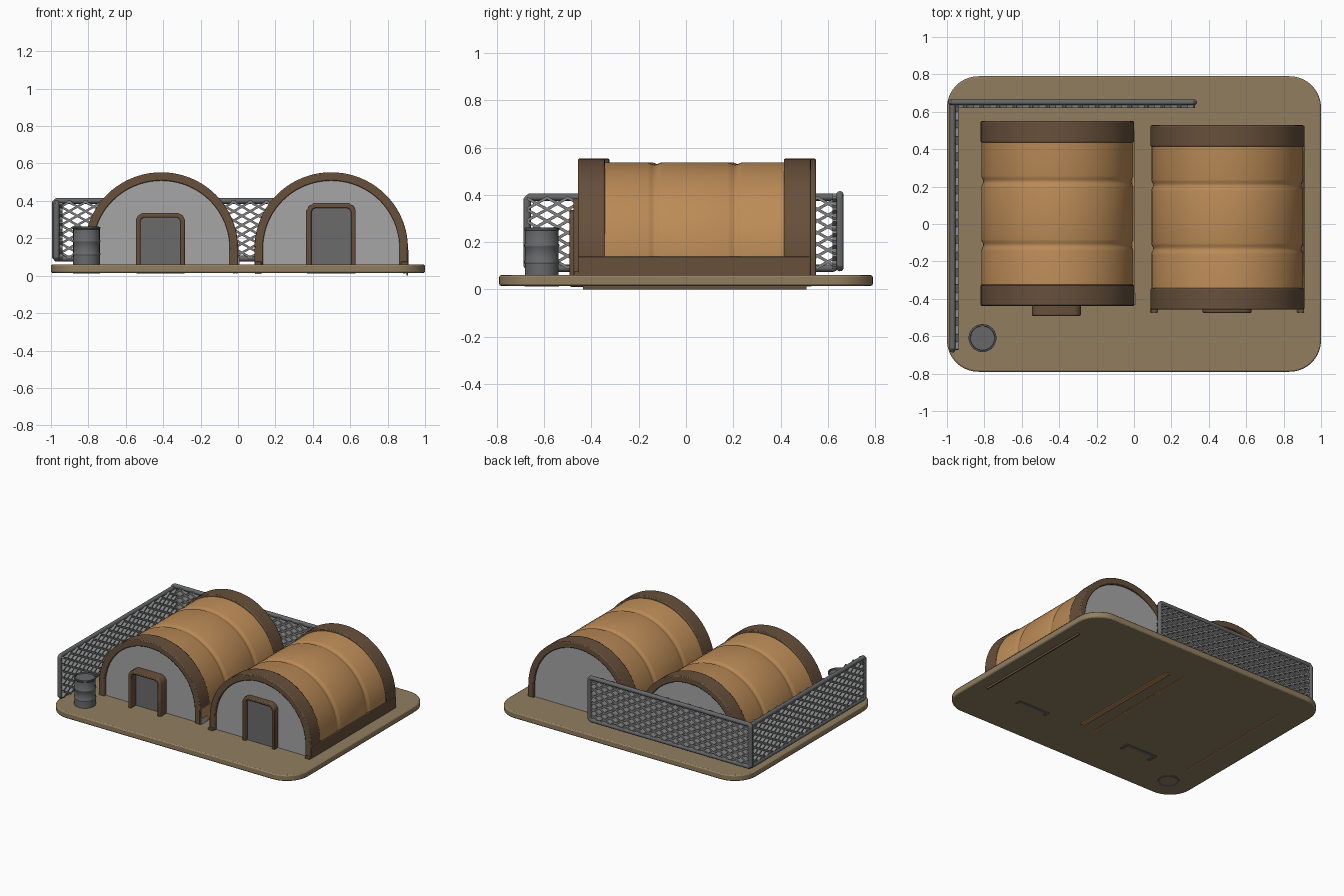
import bpy, bmesh, math
from mathutils import Vector

if "Cube" in bpy.data.objects:
    bpy.data.objects.remove(bpy.data.objects["Cube"])


def mat(name, c):
    m = bpy.data.materials.new(name)
    m.diffuse_color = (*c, 1)
    m.use_nodes = True
    m.node_tree.nodes["Principled BSDF"].inputs["Base Color"].default_value = m.diffuse_color
    return m


SAND = mat("sand ground", (0.285, 0.208, 0.117))
TAN = mat("tan shell", (0.5, 0.26, 0.095))
BROWN = mat("brown trim", (0.135, 0.08, 0.044))
GREY = mat("grey wall", (0.38, 0.38, 0.38))
DOOR = mat("dark door", (0.145, 0.145, 0.145))
STEEL = mat("steel", (0.135, 0.137, 0.142))
WIRE = mat("fence wire", (0.22, 0.222, 0.226))


def finish(name, bm, m, bevel=0, smooth=True):
    bmesh.ops.recalc_face_normals(bm, faces=bm.faces[:])
    me = bpy.data.meshes.new(name)
    bm.to_mesh(me)
    bm.free()
    me.materials.append(m)
    ob = bpy.data.objects.new(name, me)
    bpy.context.collection.objects.link(ob)
    if bevel:
        b = ob.modifiers.new("bevel", "BEVEL")
        b.width, b.segments, b.limit_method = bevel, 2, 'ANGLE'
        b.angle_limit = math.radians(40)
    if smooth:
        bpy.ops.object.select_all(action='DESELECT')
        ob.select_set(True)
        bpy.context.view_layer.objects.active = ob
        bpy.ops.object.shade_smooth_by_angle(angle=math.radians(35))
    return ob


def prism(name, pts, vec, m, bevel=0):
    """Closed outline of 3D points extruded along vec."""
    bm = bmesh.new()
    f = bm.faces.new([bm.verts.new(p) for p in pts])
    r = bmesh.ops.extrude_face_region(bm, geom=[f])
    bmesh.ops.translate(bm, vec=vec, verts=[v for v in r["geom"] if isinstance(v, bmesh.types.BMVert)])
    return finish(name, bm, m, bevel)


def box(name, x0, x1, y0, y1, z0, z1, m, bevel=0):
    return prism(name, [(x0, y0, z0), (x1, y0, z0), (x1, y1, z0), (x0, y1, z0)], (0, 0, z1 - z0), m, bevel)


CZ = 0.148


def arch(cx, rx, rz, zb, n=40):
    """Half-ellipse on straight legs, as (x, z)."""
    pts = [(cx + rx, zb)]
    pts += [(cx + rx * math.cos(math.pi * i / n), CZ + rz * math.sin(math.pi * i / n)) for i in range(n + 1)]
    return pts + [(cx - rx, zb)]


def band(name, outer, inner, y0, y1, m, bevel=0):
    """Open strip between two (x, z) outlines, extruded from y0 to y1."""
    bm = bmesh.new()
    rings = []
    for o, i in zip(outer, inner):
        rings.append([bm.verts.new(p) for p in
                      ((o[0], y0, o[1]), (o[0], y1, o[1]), (i[0], y1, i[1]), (i[0], y0, i[1]))])
    for a, b in zip(rings, rings[1:]):
        for k in range(4):
            bm.faces.new((a[k], a[(k + 1) % 4], b[(k + 1) % 4], b[k]))
    bm.faces.new(rings[0])
    bm.faces.new(rings[-1])
    return finish(name, bm, m, bevel)


# ground slab with rounded corners
pts = []
R = 0.168
for k, (sx, sy) in enumerate(((1, 1), (-1, 1), (-1, -1), (1, -1))):
    for i in range(11):
        a = math.pi / 2 * (k + i / 10)
        pts.append((sx * (1 - R) + R * math.cos(a), sy * (0.79 - R) + R * math.sin(a), 0.015))
prism("ground_slab", pts, (0, 0, 0.045), SAND, 0.008)


def hut(tag, cx, y0, y1, door_x, door_top, door_y):
    # thin curved shell with two rounded grooves, running inside the end arches
    prof = [(y0 + 0.02, 0)]
    for g in (y0 + 0.325, y0 + 0.665):
        prof += [(g + 0.03 * t, -0.01 * (0.5 + 0.5 * math.cos(math.pi * t))) for t in
                 (-1, -0.67, -0.33, 0, 0.33, 0.67, 1)]
    prof.append((y1 - 0.02, 0))
    bm = bmesh.new()
    rows = []
    for y, d in prof:
        o = arch(cx, 0.406 + d, 0.389 + d, 0.012)
        i = arch(cx, 0.394 + d, 0.377 + d, 0.012)
        rows.append([bm.verts.new((x, y, z)) for x, z in o + i[::-1]])
    for a, b in zip(rows, rows[1:]):
        for k in range(len(a)):
            j = (k + 1) % len(a)
            bm.faces.new((a[k], a[j], b[j], b[k]))
    finish(tag + "_shell", bm, TAN)
    # end arches and end walls
    for end, a, b in (("front", y0, y0 + 0.114), ("back", y1 - 0.114, y1)):
        band(f"{tag}_{end}_arch", arch(cx, 0.41, 0.405, 0.02), arch(cx, 0.365, 0.36, 0.02), a, b, BROWN, 0.006)
        w = a + 0.018 if end == "front" else b - 0.038
        prism(f"{tag}_{end}_wall", [(x, w, z) for x, z in arch(cx, 0.375, 0.37, 0.03)], (0, 0.02, 0), GREY)

    # door frame with clipped corners, and door panel
    def outline(h, top, c, zb):
        return [(door_x + x, z) for x, z in ((h, zb), (h, top - c), (h - c * 0.35, top - c * 0.35), (h - c, top),
                                             (c - h, top), (c * 0.35 - h, top - c * 0.35), (-h, top - c), (-h, zb))]
    band(tag + "_door_frame", outline(0.131, door_top, 0.035, 0.011), outline(0.106, door_top - 0.024, 0.02, 0.011),
         door_y, y0 + 0.03, BROWN, 0.007)
    prism(tag + "_door", [(x, y0 + 0.004, z) for x, z in outline(0.11, door_top - 0.02, 0.02, 0.012)],
          (0, 0.024, 0), DOOR)


hut("left_hut", -0.41, -0.438, 0.55, -0.415, 0.335, -0.492)
hut("right_hut", 0.4985, -0.457, 0.528, 0.4985, 0.385, -0.476)

# skirting board and arch feet on the right hut, side boards between the huts
box("right_hut_skirt", 0.87, 0.911, -0.455, 0.525, 0.02, 0.14, BROWN, 0.004)
box("right_hut_skirt_base", 0.9, 0.908, -0.435, 0.51, 0.0, 0.04, BROWN)
for x in (0.088, 0.872):
    box("right_hut_arch_foot", x, x + 0.038, -0.474, -0.44, 0.03, 0.075, BROWN, 0.004)
box("right_hut_inner_sill", 0.092, 0.125, -0.4, 0.48, 0.008, 0.05, TAN)
box("left_hut_side_board", -0.012, 0.004, -0.43, 0.5, 0.014, 0.17, TAN)
box("left_hut_corner_block", -0.008, 0.007, -0.434, -0.37, 0.03, 0.1, GREY)

# barrel: lathed profile with ribs and a sunken lid
prof = [(0.055, 0.012), (0.072, 0.012), (0.072, 0.03)]
for z in (0.115, 0.185):
    prof += [(0.071, z - 0.008), (0.0745, z - 0.003), (0.0745, z + 0.003), (0.071, z + 0.008)]
prof += [(0.071, 0.248), (0.074, 0.252), (0.074, 0.26), (0.066, 0.262), (0.064, 0.252), (0.0, 0.252)]
bm = bmesh.new()
vs = [bm.verts.new((r, 0, z)) for r, z in prof]
es = [bm.edges.new(p) for p in zip(vs, vs[1:])]
bmesh.ops.spin(bm, geom=vs + es, cent=(0, 0, 0), axis=(0, 0, 1), angle=math.tau, steps=32)
bmesh.ops.remove_doubles(bm, verts=bm.verts[:], dist=1e-5)
bmesh.ops.translate(bm, vec=(-0.81, -0.61, 0), verts=bm.verts[:])
finish("barrel", bm, STEEL)


def bar(bm, a, b, offsets):
    """Bar from a to b whose section is given by offset vectors."""
    ends = [[bm.verts.new(Vector(p) + o) for o in offsets] for p in (a, b)]
    n = len(offsets)
    for k in range(n):
        j = (k + 1) % n
        bm.faces.new((ends[0][k], ends[0][j], ends[1][j], ends[1][k]))
    bm.faces.new(ends[0])
    bm.faces.new(ends[1])


def rod(bm, a, b, r, seg=12):
    q = (Vector(b) - Vector(a)).to_track_quat('Z', 'Y')
    bar(bm, a, b, [q @ Vector((r * math.cos(math.tau * k / seg), r * math.sin(math.tau * k / seg), 0))
                   for k in range(seg)])


def slat(bm, a, b, depth):
    """Thin deep slat: depth runs through the fence, thickness across it."""
    t = (b - a).normalized().cross(depth.normalized()) * 0.006
    bar(bm, a, b, [depth + t, depth - t, -depth - t, -depth + t])


def fence(tag, u0, u1, z0, z1, at, mesh_off, depth):
    # round frame with rounded corners
    bm = bmesh.new()
    c = 0.012
    loop = [at(u, z) for u, z in ((u0, z0 + c), (u0 + c, z0), (u1 - c, z0), (u1, z0 + c),
                                  (u1, z1 - c), (u1 - c, z1), (u0 + c, z1), (u0, z1 - c))]
    for k, p in enumerate(loop):
        rod(bm, p, loop[(k + 1) % 8], 0.0155)
        r = bmesh.ops.create_uvsphere(bm, u_segments=12, v_segments=8, radius=0.0155)
        bmesh.ops.translate(bm, vec=p, verts=r["verts"])
    finish(tag + "_fence_frame", bm, STEEL)
    # diamond mesh: two crossing families of slats clipped to the frame
    bm = bmesh.new()
    slope, step = 0.56, 0.088
    run = (z1 - z0) / slope
    off, depth = Vector(mesh_off), Vector(depth)
    for i in range(int((u1 - u0 + run) / step) + 1):
        s = u0 - run + i * step
        a, b = max(s, u0), min(s + run, u1)
        if b - a < 0.01:
            continue
        za, zb = z0 + (a - s) * slope, z0 + (b - s) * slope
        for p, q in ((za, zb), (z0 + z1 - za, z0 + z1 - zb)):
            slat(bm, Vector(at(a, p)) + off, Vector(at(b, q)) + off, depth)
    finish(tag + "_fence_mesh", bm, WIRE, smooth=False)


fence("back", -0.98, 0.322, 0.092, 0.4, lambda u, z: (u, 0.651, z), (0, -0.012, 0), (0, 0.02, 0))
fence("side", -0.672, 0.635, 0.09, 0.39, lambda u, z: (-0.97, u, z), (0.012, 0, 0), (0.02, 0, 0))
